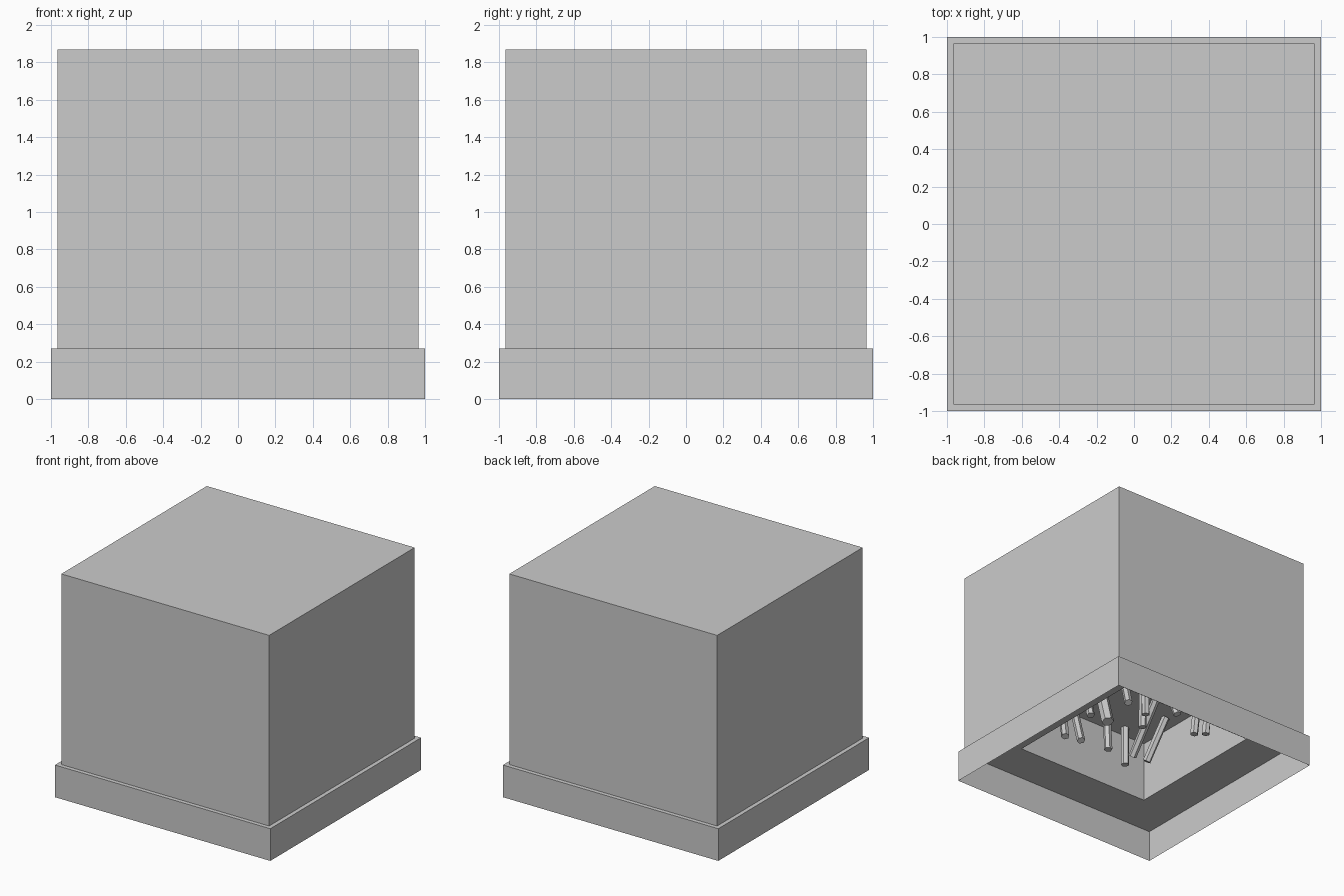
import bpy, bmesh
from mathutils import Vector

if "Cube" in bpy.data.objects:
    bpy.data.objects.remove(bpy.data.objects["Cube"])


def square_shell(name, profile):
    """Sweep (half_width, z) points around a square and cap the last loop."""
    bm = bmesh.new()
    loops = [[bm.verts.new((sx * h, sy * h, z))
              for sx, sy in ((-1, -1), (1, -1), (1, 1), (-1, 1))]
             for h, z in profile]
    for a, b in zip(loops, loops[1:]):
        for i in range(4):
            j = (i + 1) % 4
            bm.faces.new((a[i], a[j], b[j], b[i]))
    bm.faces.new(loops[-1])
    me = bpy.data.meshes.new(name)
    bm.to_mesh(me)
    bm.free()
    ob = bpy.data.objects.new(name, me)
    bpy.context.collection.objects.link(ob)
    return ob


def rod(name, top, end, radius):
    """Six-sided rod between two points."""
    top, end = Vector(top), Vector(end)
    d = end - top
    bpy.ops.mesh.primitive_cylinder_add(vertices=6, radius=radius, depth=d.length,
                                        location=(top + end) / 2)
    ob = bpy.context.object
    ob.name = name
    ob.rotation_euler = d.to_track_quat('Z', 'Y').to_euler()


# Outer block with a thin open skirt around its foot
square_shell("outer_block", [(1, 0), (1, 0.27), (0.965, 0.27), (0.965, 1.87)])

# Underside ledge and the recess in its middle
CEILING = 0.79
cavity = square_shell("underside_recess", [(0.965, 0.27), (0.64, 0.27), (0.64, CEILING)])
cavity.data.flip_normals()
cavity.data.polygons[-1].flip()

# Rods hanging in the recess: (top x, top y, end x, end y)
hanging = [
    (-0.11, -0.47, -0.10, -0.44), (-0.36, -0.54, -0.36, -0.54),
    (-0.26, -0.04, -0.32, -0.40), (-0.50, -0.20, -0.46, -0.39),
    (0.12, -0.60, 0.16, -0.47), (0.25, -0.60, 0.30, -0.50),
    (0.35, -0.20, 0.36, -0.11), (0.20, 0.10, 0.26, 0.24),
    (0.05, 0.20, 0.03, 0.18), (-0.10, 0.25, -0.16, 0.35),
    (-0.50, 0.20, -0.47, 0.19), (-0.55, 0.28, -0.54, 0.25),
    (-0.08, 0.02, -0.08, 0.01), (0.45, 0.42, 0.50, 0.45),
    (0.12, 0.50, 0.08, 0.45), (-0.35, 0.50, -0.38, 0.47),
]
for i, (tx, ty, ex, ey) in enumerate(hanging):
    rod(f"hanging_rod_{i + 1}", (tx, ty, CEILING), (ex, ey, 0.45), 0.033)
rod("thick_hanging_rod", (0.18, -0.20, CEILING), (0.19, -0.10, 0.45), 0.05)
